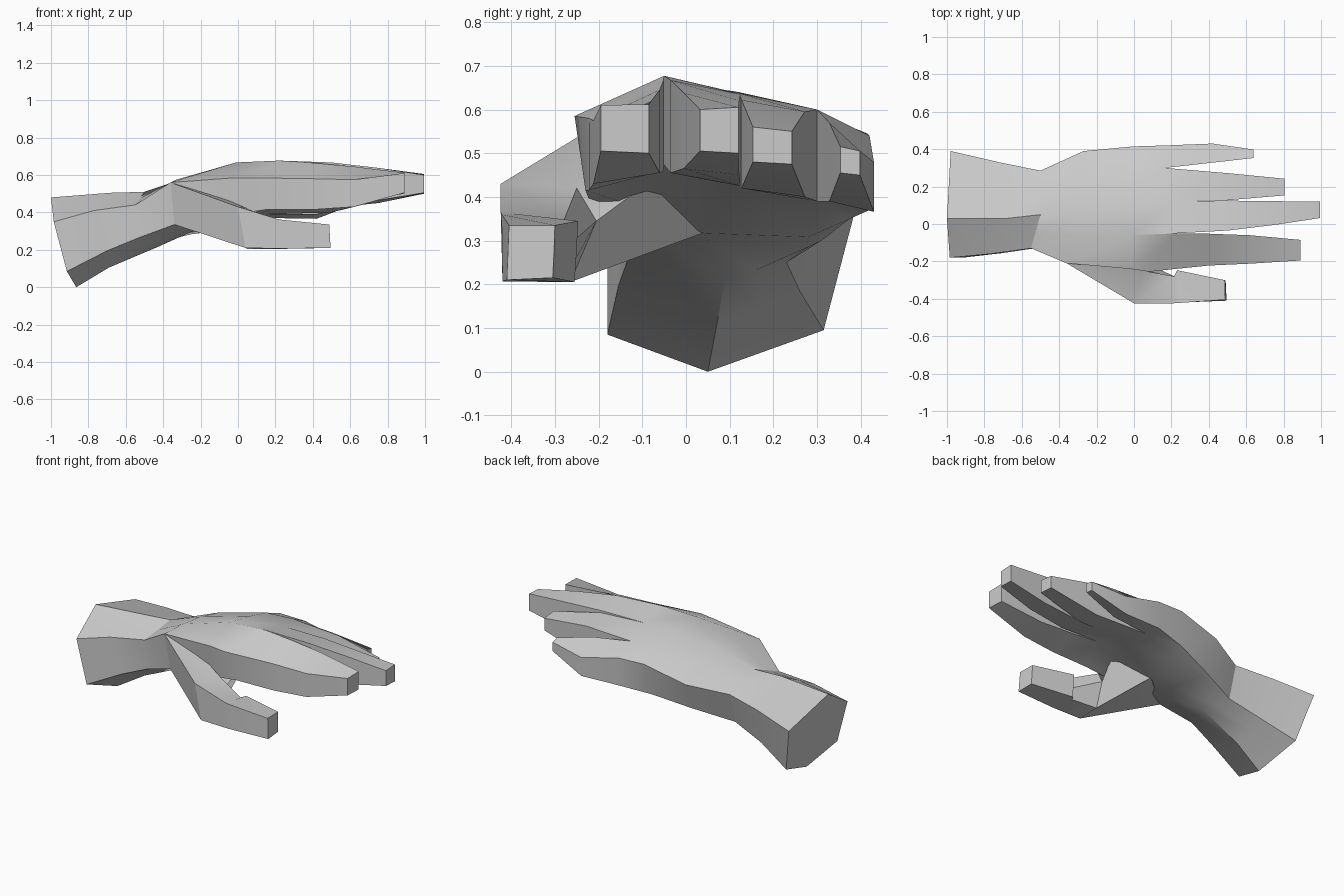
import bpy, bmesh
from mathutils import Vector

grey = bpy.data.materials.new("light grey")
grey.diffuse_color = (0.6, 0.6, 0.6, 1)


def loft(bm, sections, cap_start=False, cap_end=False):
    """Skin matching rings of points with quads."""
    rings = [[bm.verts.new(p) for p in s] for s in sections]
    for a, b in zip(rings, rings[1:]):
        n = len(a)
        for i in range(n):
            j = (i + 1) % n
            bm.faces.new((a[i], a[j], b[j], b[i]))
    if cap_start:
        bm.faces.new(rings[0][::-1])
    if cap_end:
        bm.faces.new(rings[-1])


def finish(bm, name):
    bmesh.ops.remove_doubles(bm, verts=bm.verts, dist=0.0005)
    bmesh.ops.dissolve_degenerate(bm, edges=bm.edges, dist=0.0005)
    bmesh.ops.recalc_face_normals(bm, faces=bm.faces)
    me = bpy.data.meshes.new(name)
    bm.to_mesh(me)
    bm.free()
    me.materials.append(grey)
    ob = bpy.data.objects.new(name, me)
    bpy.context.collection.objects.link(ob)
    bpy.context.view_layer.objects.active = ob
    ob.select_set(True)
    bpy.ops.object.shade_smooth_by_angle(angle=0.45)
    ob.select_set(False)


def ring10(front_up, top, back_up, back_low, bottom, front_low):
    """Split a six-sided section so it matches the ten-sided palm."""
    fu, t, bu, bl, b, fl = map(Vector, (front_up, top, back_up, back_low, bottom, front_low))
    return [fu, (fu + t) / 2, t, (t + bu) / 2, bu,
            bl, (bl + b) / 2, b, (b + fl) / 2, fl]


# forearm and wrist
arm = [
    ring10((-.985, -.18, .35), (-1, .03, .48), (-.98, .39, .38),
           (-.91, .315, .095), (-.865, .05, 0), (-.915, -.18, .085)),
    ring10((-.77, -.16, .41), (-.68, .03, .505), (-.72, .33, .42),
           (-.70, .26, .185), (-.69, .07, .105), (-.70, -.155, .195)),
    ring10((-.55, -.13, .44), (-.5, .05, .51), (-.5, .285, .44),
           (-.5, .23, .25), (-.43, .09, .215), (-.53, -.13, .265)),
]

# palm: five points along the back of the hand, five along the underside
palm = [
    [(-.36, -.21, .56), (-.33, -.07, .575), (-.3, .06, .578), (-.28, .22, .55), (-.27, .39, .48),
     (-.26, .31, .30), (-.25, .275, .283), (-.24, .05, .30), (-.27, -.07, .305), (-.34, -.18, .335)],
    [(-.02, -.24, .585), (-.01, -.06, .667), (0, .12, .64), (0, .28, .6), (0, .415, .545),
     (-.03, .375, .35), (-.05, .28, .308), (-.08, .04, .317), (-.05, -.06, .36), (-.02, -.22, .39)],
]
knuckles = [(.08, -.255, .585), (.22, -.05, .677), (.2, .122, .637), (.165, .3, .6), (.17, .42, .54),
            (.17, .42, .37), (.165, .3, .39), (.2, .122, .425), (.22, -.05, .473), (.15, -.23, .415)]

bm = bmesh.new()
loft(bm, arm + palm + [knuckles], cap_start=True)


def box(x, y0, y1, top0, top1, low0, low1):
    """Finger section, front side first."""
    return [(x, y0, top0), (x, y1, top1), (x, y1, low1), (x, y0, low0)]


# fingers, from index to little: sections after the knuckle
fingers = [
    [box(.4, -.222, -.052, .58, .665, .415, .46), box(.62, -.212, -.06, .575, .645, .43, .455),
     box(.89, -.195, -.085, .61, .612, .505, .5)],
    [box(.5, -.035, .125, .667, .635, .455, .425), box(.75, -.005, .122, .638, .62, .465, .45),
     box(.995, .032, .12, .6, .605, .505, .5)],
    [box(.5, .127, .272, .622, .595, .42, .4), box(.805, .153, .242, .56, .55, .48, .475)],
    [box(.42, .328, .43, .57, .48, .39, .366), box(.64, .353, .398, .515, .505, .455, .45)],
]
for i, sections in enumerate(fingers):
    base = [knuckles[i], knuckles[i + 1], knuckles[8 - i], knuckles[9 - i]]
    loft(bm, [base] + sections, cap_end=True)
finish(bm, "hand")

# thumb with its web and fleshy root, which runs into the palm
bm = bmesh.new()
loft(bm, [
    [(-.36, -.21, .56), (-.2, -.18, .53), (.1, -.05, .46), (-.09, .04, .318), (-.34, -.18, .335)],
    [(0, -.424, .43), (.05, -.25, .42), (.06, -.205, .345), (.05, -.265, .205), (.04, -.42, .21)],
    [(.21, -.424, .365), (.215, -.28, .345), (.215, -.28, .28), (.215, -.28, .205), (.21, -.42, .207)],
    [(.24, -.422, .36), (.23, -.247, .345), (.23, -.25, .28), (.23, -.255, .205), (.24, -.42, .207)],
    [(.488, -.405, .335), (.485, -.3, .335), (.488, -.302, .275), (.49, -.305, .215), (.495, -.41, .21)],
], cap_start=True, cap_end=True)
finish(bm, "thumb")
